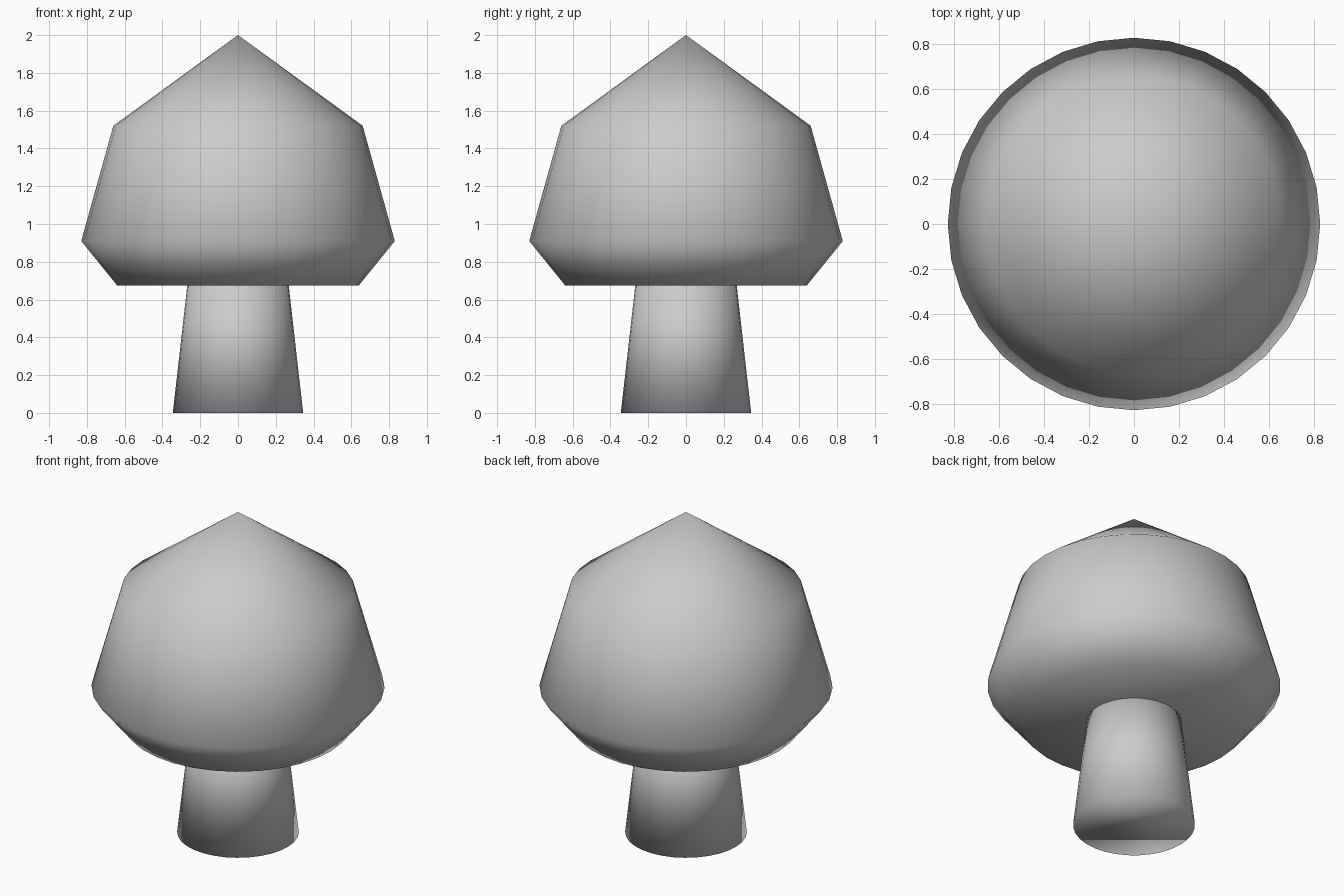
import bpy, bmesh, math

if "Cube" in bpy.data.objects:
    bpy.data.objects.remove(bpy.data.objects["Cube"])

SIDES = 32


def lathe(name, profile):
    """Closed, fully smooth solid of revolution from (radius, z) points."""
    bm = bmesh.new()
    rings = []
    for r, z in profile:
        if r == 0:
            rings.append([bm.verts.new((0, 0, z))] * SIDES)
        else:
            rings.append([bm.verts.new((r * math.cos(2 * math.pi * i / SIDES),
                                        r * math.sin(2 * math.pi * i / SIDES), z))
                          for i in range(SIDES)])
    for lo, hi in zip(rings, rings[1:]):
        for i in range(SIDES):
            j = (i + 1) % SIDES
            bm.faces.new(dict.fromkeys((lo[i], lo[j], hi[j], hi[i])))
    # flat end caps
    for ring in (rings[0], rings[-1]):
        if len(set(ring)) > 1:
            bm.faces.new(ring)
    bmesh.ops.recalc_face_normals(bm, faces=bm.faces[:])
    for f in bm.faces:
        f.smooth = True
    mesh = bpy.data.meshes.new(name)
    bm.to_mesh(mesh)
    bm.free()
    obj = bpy.data.objects.new(name, mesh)
    bpy.context.collection.objects.link(obj)
    return obj


# tapered stem, its top buried in the cap
lathe("mushroom_stem", [(0.345, 0.0), (0.26, 0.75)])

# pointed cap with a flat underside
lathe("mushroom_cap", [(0.64, 0.675), (0.83, 0.91), (0.66, 1.52), (0, 2.0)])
